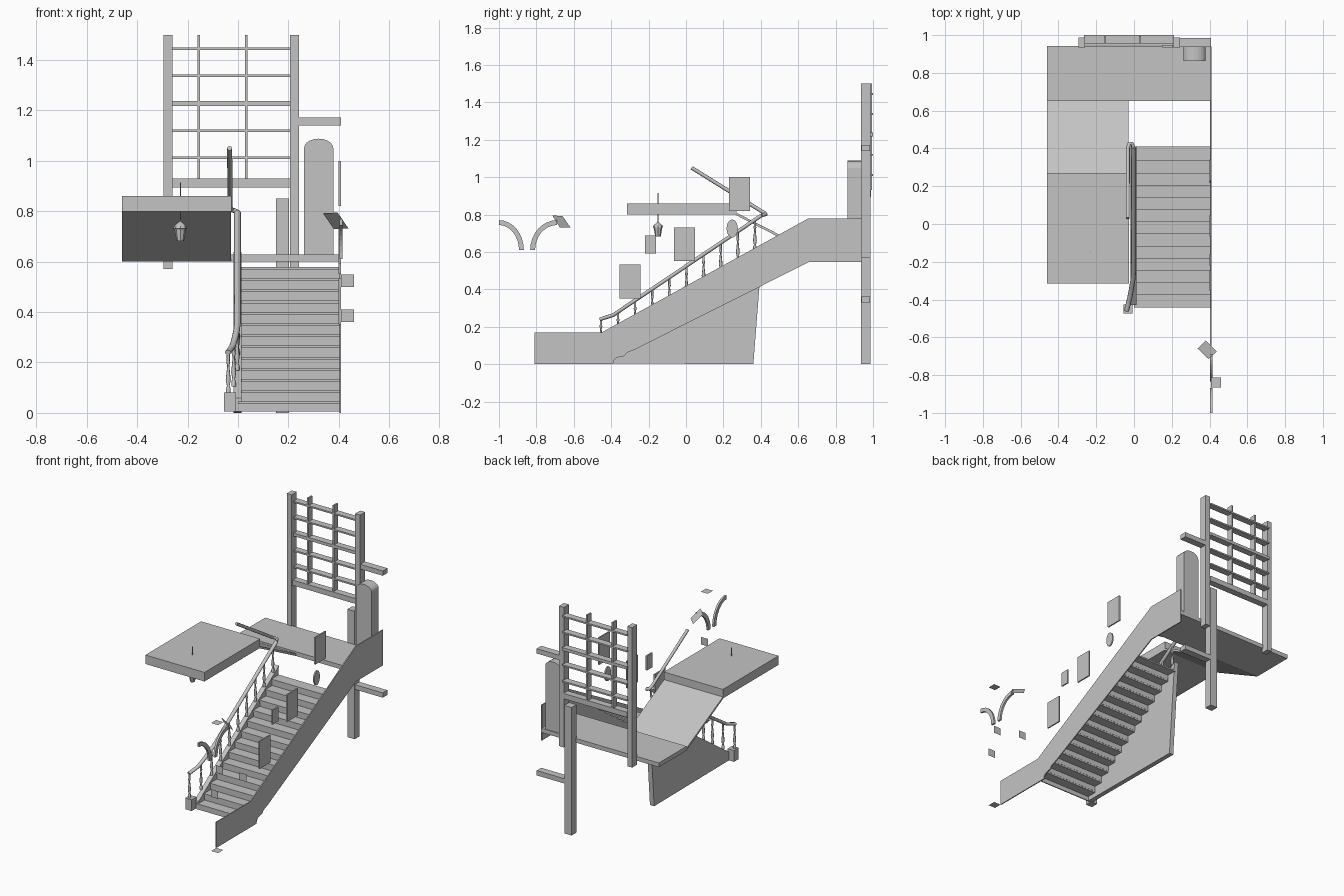
import bpy, bmesh, math
from mathutils import Vector

if "Cube" in bpy.data.objects:
    bpy.data.objects.remove(bpy.data.objects["Cube"])

grey = bpy.data.materials.new("plain_grey")
grey.diffuse_color = (0.55, 0.55, 0.55, 1)
grey.use_nodes = True
grey.node_tree.nodes["Principled BSDF"].inputs["Base Color"].default_value = grey.diffuse_color


def finish(name, bm, smooth=False):
    bmesh.ops.recalc_face_normals(bm, faces=bm.faces)
    me = bpy.data.meshes.new(name)
    bm.to_mesh(me)
    bm.free()
    me.materials.append(grey)
    ob = bpy.data.objects.new(name, me)
    bpy.context.collection.objects.link(ob)
    if smooth:
        for p in me.polygons:
            p.use_smooth = len(p.vertices) == 4
    return ob


def add_box(bm, x0, x1, y0, y1, z0, z1):
    v = bmesh.ops.create_cube(bm, size=1)["verts"]
    for p in v:
        p.co = ((x0 + x1) / 2 + p.co.x * (x1 - x0), (y0 + y1) / 2 + p.co.y * (y1 - y0),
                (z0 + z1) / 2 + p.co.z * (z1 - z0))


def boxes(name, *specs):
    bm = bmesh.new()
    for s in specs:
        add_box(bm, *s)
    return finish(name, bm)


def extrude(name, pts, a, b, axis="x"):
    """Extrude a (y,z) profile along x, or an (x,z) profile along y."""
    bm = bmesh.new()
    at = (lambda p, d: (d, p[0], p[1])) if axis == "x" else (lambda p, d: (p[0], d, p[1]))
    lo = [bm.verts.new(at(p, a)) for p in pts]
    hi = [bm.verts.new(at(p, b)) for p in pts]
    bm.faces.new(lo)
    bm.faces.new(hi[::-1])
    n = len(pts)
    for i in range(n):
        bm.faces.new((lo[i], lo[(i + 1) % n], hi[(i + 1) % n], hi[i]))
    return finish(name, bm)


def add_lathe(bm, x, y, profile, n=8):
    rings = [[bm.verts.new((x + r * math.cos(2 * math.pi * i / n),
                            y + r * math.sin(2 * math.pi * i / n), z)) for i in range(n)]
             for r, z in profile]
    for a, b in zip(rings, rings[1:]):
        for i in range(n):
            bm.faces.new((a[i], a[(i + 1) % n], b[(i + 1) % n], b[i]))
    bm.faces.new(rings[0])
    bm.faces.new(rings[-1])


def sweep(name, path, w, h, n=8):
    """Elliptical tube following a path."""
    bm = bmesh.new()
    P = [Vector(p) for p in path]
    rings = []
    for i, p in enumerate(P):
        t = (P[min(i + 1, len(P) - 1)] - P[max(i - 1, 0)]).normalized()
        side = t.cross(Vector((0, 0, 1))).normalized()
        up = side.cross(t)
        rings.append([bm.verts.new(p + side * w * math.cos(2 * math.pi * k / n)
                                   + up * h * math.sin(2 * math.pi * k / n)) for k in range(n)])
    for a, b in zip(rings, rings[1:]):
        for k in range(n):
            bm.faces.new((a[k], a[(k + 1) % n], b[(k + 1) % n], b[k]))
    bm.faces.new(rings[0])
    bm.faces.new(rings[-1])
    return finish(name, bm, True)


def quad(name, pts):
    bm = bmesh.new()
    bm.faces.new([bm.verts.new(p) for p in pts])
    return finish(name, bm)


# Stairs: thin treads and risers, open below
N, RISE, RUN, Y0 = 13, 0.0445, 0.0645, -0.435
steps = []
for i in range(N):
    y, z = Y0 + i * RUN, RISE * (i + 1)
    steps.append((0.0, 0.403, y - 0.006, y + RUN + 0.006, z - 0.01, z))
    steps.append((0.0, 0.403, y, y + 0.007, max(z - RISE, 0.005), z - 0.01))
boxes("stair_steps", *steps)

# Wall-side skirt board with shaped foot
extrude("wall_skirt", [(-0.81, 0), (-0.39, 0), (-0.385, 0.02), (-0.37, 0.035), (-0.33, 0.043),
                       (-0.315, 0.062), (-0.27, 0.08), (0.655, 0.545), (0.94, 0.545),
                       (0.94, 0.78), (0.655, 0.78), (-0.45, 0.17), (-0.81, 0.17)], 0.402, 0.409)


# Open-side panel under the flight, with slanted back edge
def string_z(y):
    return 0.055 + (y - Y0) * RISE / RUN


extrude("side_panel", [(-0.43, 0.005), (0.36, 0), (0.41, string_z(0.41)), (-0.43, string_z(-0.43))],
        -0.018, 0.013)
boxes("newel_base", (-0.055, -0.008, -0.475, -0.425, 0.005, 0.08))


# Handrail flaring outward at the foot, then returning up the second flight
def rail_x(y):
    return -0.002 - 0.038 * min(1, max(0, (-0.25 - y) / 0.21)) ** 1.5


def rail_z(y):
    return 0.262 + (y + 0.39) * 0.672 if y > -0.39 else 0.24 + (y + 0.46) * 0.314


ys = [-0.46, -0.43, -0.39, -0.35, -0.3, -0.25, 0.0, 0.405]
sweep("handrail", [(rail_x(y), y, rail_z(y)) for y in ys], 0.013, 0.010)
sweep("upper_handrail", [(-0.003, 0.405, 0.796), (-0.012, 0.428, 0.802), (-0.026, 0.425, 0.806),
                         (-0.032, 0.40, 0.82), (-0.033, 0.03, 1.05)], 0.010, 0.010)

# Turned balusters
bm = bmesh.new()
for i in range(10):
    y = -0.455 + i * 0.0915
    b = 0.08 if i == 0 else string_z(y)
    h = rail_z(y) - b
    add_lathe(bm, rail_x(y), y, [(r, b + f * h) for r, f in
              ((0.009, 0), (0.009, 0.12), (0.005, 0.16), (0.010, 0.32), (0.006, 0.55),
               (0.004, 0.68), (0.008, 0.74), (0.006, 0.8), (0.006, 1))])
finish("balusters", bm, True)

# Landing, sloping second flight and upper floor
boxes("landing", (-0.46, 0.405, 0.65, 0.942, 0.6, 0.628))
extrude("second_flight", [(0.265, 0.812), (0.65, 0.616), (0.65, 0.6), (0.262, 0.8)], -0.46, -0.028)
boxes("upper_floor", (-0.46, -0.026, -0.315, 0.27, 0.8, 0.86))

# Window frame, supporting post and cross beams
boxes("window_frame", (-0.295, -0.26, 0.935, 0.987, 0.57, 1.5), (0.207, 0.243, 0.935, 0.987, 0.57, 1.5),
      (-0.26, 0.207, 0.945, 0.99, 0.895, 0.93))
bars = [(-0.265, 0.212, 0.955, 1.0, z - t, z + t) for z, t in
        ((1.445, 0.005), (1.338, 0.005), (1.228, 0.01), (1.12, 0.005), (1.012, 0.005))]
bars += [(x - 0.005, x + 0.005, 0.955, 0.995, 0.93, 1.5) for x in (-0.155, 0.032)]
boxes("window_bars", *bars)
boxes("support_post", (0.15, 0.203, 0.935, 0.987, 0, 0.85))
boxes("cross_beams", (0.243, 0.408, 0.937, 0.985, 1.14, 1.172), (0.203, 0.408, 0.937, 0.985, 0.33, 0.362))

# Tall clock case with arched top
arch = [(0.32 + 0.058 * math.cos(a * math.pi / 10), 1.05 + 0.038 * math.sin(a * math.pi / 10))
        for a in range(11)]
extrude("tall_clock", [(0.262, 0.628), (0.378, 0.628)] + arch, 0.863, 0.937, "y")

# Wall pictures, one oval
boxes("wall_pictures", *[(0.399, 0.408, a, b, c, d) for a, b, c, d in
      ((-0.355, -0.243, 0.35, 0.533), (-0.22, -0.16, 0.592, 0.688),
       (-0.065, 0.047, 0.552, 0.732), (0.23, 0.342, 0.82, 1.0))])
extrude("oval_picture", [(0.247 + 0.03 * math.cos(a * math.pi / 10), 0.725 + 0.048 * math.sin(a * math.pi / 10))
                         for a in range(20)], 0.399, 0.408)

# Hanging lantern and its rod
bm = bmesh.new()
add_lathe(bm, -0.229, -0.15, [(0.015, 0.683), (0.023, 0.73), (0.028, 0.731), (0.024, 0.742),
                              (0.006, 0.758), (0.002, 0.765), (0.002, 0.915)])
finish("lantern", bm)


# Pair of curved wall brackets
def arc_band(cy, cz, ry, rz, t, a0, a1):
    ang = [a0 + (a1 - a0) * i / 8 for i in range(9)]
    ring = lambda s: [(cy + (ry + s) * math.cos(a), cz + (rz + s) * math.sin(a)) for a in ang]
    return ring(t) + ring(-t)[::-1]


extrude("bracket_left", arc_band(-1.0, 0.61, 0.12, 0.147, 0.013, 0, math.pi / 2), 0.402, 0.415)
extrude("bracket_right", arc_band(-0.69, 0.61, 0.13, 0.147, 0.013, math.pi, math.pi / 2), 0.402, 0.415)

# Loose flat plates near the foot of the wall
quad("tilted_plate", [(0.337, -0.66, 0.792), (0.395, -0.715, 0.795), (0.438, -0.675, 0.732), (0.38, -0.617, 0.73)])
for i, z in enumerate((0.0, 0.85)):
    quad(f"flat_plate_{i}", [(0.408, -0.865, z), (0.46, -0.865, z), (0.46, -0.812, z), (0.408, -0.812, z)])
for i, (y, z) in enumerate(((-0.812, 0.525), (-0.865, 0.385), (-0.57, 0.385))):
    quad(f"upright_plate_{i}", [(0.408, y, z - 0.025), (0.46, y, z - 0.025), (0.46, y, z + 0.025), (0.408, y, z + 0.025)])
